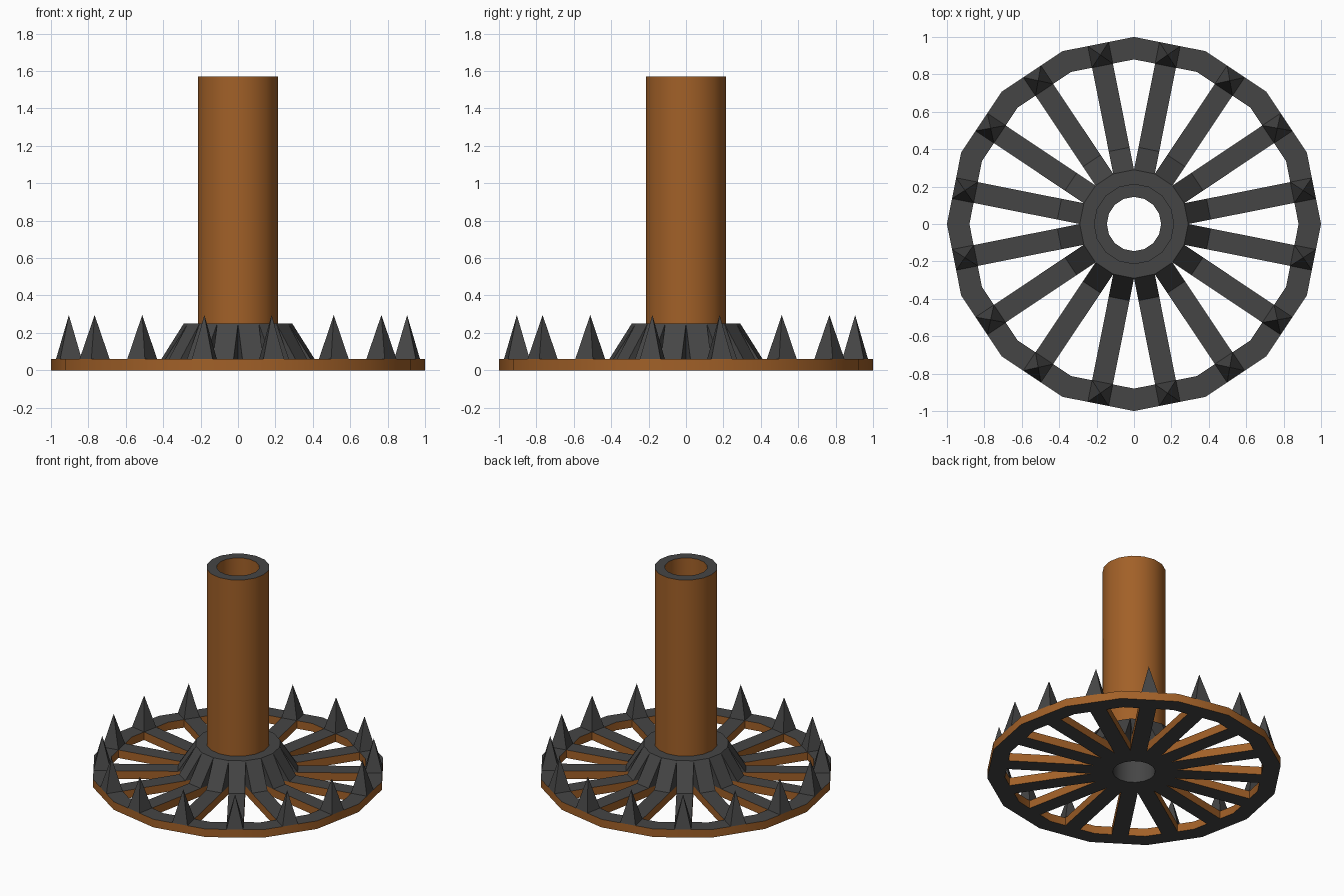
import bpy, bmesh, math
from mathutils import Matrix, Vector

if "Cube" in bpy.data.objects:
    bpy.data.objects.remove(bpy.data.objects["Cube"])

N = 16
STEP = 2 * math.pi / N
APO = math.cos(STEP / 2)            # apothem of a unit 16-gon
R_HUB, R_IN, R_OUT = 0.29, 0.88, 1.0
HALF = R_HUB * math.sin(STEP / 2)   # half width of a spoke
T = 0.06                            # wheel thickness
Z_HUB, Z_TOP = 0.25, 1.57


def material(name, rgb):
    m = bpy.data.materials.new(name)
    m.diffuse_color = (*rgb, 1)
    m.use_nodes = True
    m.node_tree.nodes["Principled BSDF"].inputs["Base Color"].default_value = m.diffuse_color
    return m


GREY = material("dark_grey", (0.06, 0.06, 0.06))
BROWN = material("rust_brown", (0.36, 0.118, 0.021))


def finish(name, bm, rule, smooth=False):
    """Make an object; rule(face) tells whether a face is brown."""
    bm.normal_update()
    for f in bm.faces:
        f.material_index = 1 if rule(f) else 0
    me = bpy.data.meshes.new(name)
    bm.to_mesh(me)
    bm.free()
    me.materials.append(GREY)
    me.materials.append(BROWN)
    ob = bpy.data.objects.new(name, me)
    bpy.context.collection.objects.link(ob)
    if smooth:
        bpy.ops.object.select_all(action='DESELECT')
        ob.select_set(True)
        bpy.context.view_layer.objects.active = ob
        bpy.ops.object.shade_smooth_by_angle(angle=math.radians(30))
    return ob


def lathe(name, profile, rule, closed=True):
    """Revolve an (r, z) profile in 16 steps."""
    bm = bmesh.new()
    rings = [[bm.verts.new((r * math.cos(i * STEP), r * math.sin(i * STEP), z))
              for i in range(N)] for r, z in profile]
    for k in range(len(rings) if closed else len(rings) - 1):
        a, b = rings[k], rings[(k + 1) % len(rings)]
        for i in range(N):
            j = (i + 1) % N
            bm.faces.new((a[i], a[j], b[j], b[i]))
    return finish(name, bm, rule, True)


def around(name, points, faces, rule):
    """Repeat a small solid 16 times, centred between the rim corners."""
    bm = bmesh.new()
    for k in range(N):
        rot = Matrix.Rotation((k + 0.5) * STEP, 3, 'Z')
        v = [bm.verts.new(rot @ Vector(p)) for p in points]
        for f in faces:
            bm.faces.new([v[i] for i in f])
    bmesh.ops.recalc_face_normals(bm, faces=bm.faces)
    return finish(name, bm, rule)


def upright(f):
    return abs(f.normal.z) < 0.5


def grey(f):
    return False


# wheel rim: grey top and bottom, brown walls
lathe("wheel_rim", [(R_IN, 0), (R_OUT, 0), (R_OUT, T), (R_IN, T)][::1], upright)

# hub with open bore
lathe("hub", [(0.145, 0), (R_HUB, 0), (R_HUB, Z_HUB), (0.145, Z_HUB)], grey)

# hollow shaft: brown walls, grey end
lathe("shaft", [(0.215, Z_HUB), (0.215, Z_TOP), (0.145, Z_TOP), (0.145, Z_HUB)],
      upright, closed=False)

# spokes, brown on the sides
a, b = R_HUB * APO, R_IN * APO
around("spokes",
       [(r, s * HALF, z) for r in (a, b) for s in (-1, 1) for z in (0, T)],
       [(0, 4, 5, 1), (2, 3, 7, 6), (1, 5, 7, 3), (0, 2, 6, 4),
        (0, 1, 3, 2), (4, 6, 7, 5)], upright)

# sloped braces between the hub and the spokes
around("hub_braces",
       [(r, s * HALF, z) for s in (-1, 1)
        for r, z in ((a, T), (a + 0.122, T), (a, Z_HUB))],
       [(0, 1, 2), (3, 5, 4), (1, 4, 5, 2), (0, 2, 5, 3), (0, 3, 4, 1)], grey)

# spikes on the rim, one at the end of each spoke
c = R_OUT * APO
around("rim_spikes",
       [(b, -HALF, T), (c, -HALF, T), (c, HALF, T), (b, HALF, T),
        ((b + c) / 2, 0, 0.295)],
       [(0, 1, 4), (1, 2, 4), (2, 3, 4), (3, 0, 4), (3, 2, 1, 0)], grey)
